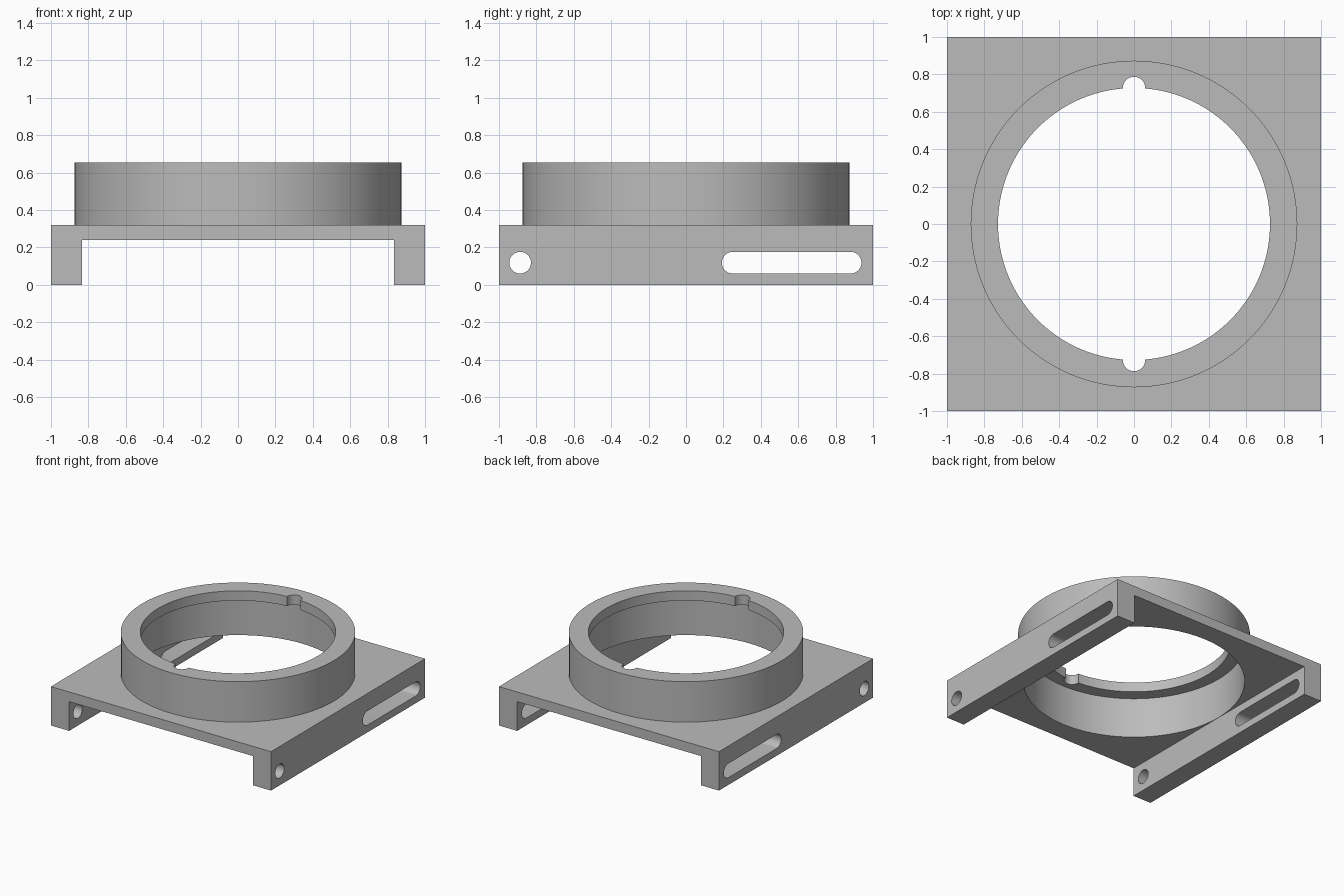
import bpy
import bmesh
from math import pi, cos, sin, radians
from mathutils import Vector

cube = bpy.data.objects.get("Cube")
if cube:
    bpy.data.objects.remove(cube, do_unlink=True)

HALF = 1.0
LEG_INNER = 0.835
UNDERSIDE, DECK, TOP = 0.24, 0.32, 0.653
LIP_BOTTOM = 0.573
COLLAR_R, BORE_R, LIP_R = 0.873, 0.833, 0.727
NOTCH_R, HOLE_R, HOLE_Z = 0.06, 0.058, 0.118

grey = bpy.data.materials.new("plain grey")
grey.use_nodes = True
colour = (0.5, 0.5, 0.5, 1)
grey.diffuse_color = colour
grey.node_tree.nodes["Principled BSDF"].inputs["Base Color"].default_value = colour


def prism(name, outline, axis, low, high):
    """Extrude a 2D outline along x, y or z."""
    place = {"x": lambda a, b: Vector((low, a, b)),
             "y": lambda a, b: Vector((a, low, b)),
             "z": lambda a, b: Vector((a, b, low))}[axis]
    along = Vector([high - low if axis == c else 0 for c in "xyz"])
    bm = bmesh.new()
    face = bm.faces.new([bm.verts.new(place(a, b)) for a, b in outline])
    made = bmesh.ops.extrude_face_region(bm, geom=[face])["geom"]
    bmesh.ops.translate(bm, vec=along,
                        verts=[g for g in made if isinstance(g, bmesh.types.BMVert)])
    bmesh.ops.recalc_face_normals(bm, faces=bm.faces)
    mesh = bpy.data.meshes.new(name)
    bm.to_mesh(mesh)
    bm.free()
    mesh.materials.append(grey)
    obj = bpy.data.objects.new(name, mesh)
    bpy.context.collection.objects.link(obj)
    return obj


def arc(ca, cb, r, start, sweep, steps):
    return [(ca + r * cos(start + sweep * i / steps),
             cb + r * sin(start + sweep * i / steps)) for i in range(steps + 1)]


def circle(ca, cb, r, steps):
    return arc(ca, cb, r, 0, 2 * pi, steps)[:-1]


def combine(target, tool, operation):
    """Apply a boolean and discard the tool."""
    mod = target.modifiers.new(operation.lower(), "BOOLEAN")
    mod.operation, mod.solver, mod.object = operation, "EXACT", tool
    bpy.context.view_layer.objects.active = target
    bpy.ops.object.modifier_apply(modifier=mod.name)
    bpy.data.objects.remove(tool, do_unlink=True)


# Deck with a rail down each side
half_profile = [(LEG_INNER, UNDERSIDE), (LEG_INNER, 0), (HALF, 0), (HALF, DECK)]
profile = half_profile + [(-x, z) for x, z in reversed(half_profile)]
mount = prism("collar_mount", profile, "y", -HALF, HALF)

# Raised round collar
combine(mount, prism("collar", circle(0, 0, COLLAR_R, 128), "z", 0.28, TOP), "UNION")

# Wide bore below, narrower opening through the top lip
combine(mount, prism("bore", circle(0, 0, BORE_R, 128), "z", -0.1, LIP_BOTTOM), "DIFFERENCE")
combine(mount, prism("lip_opening", circle(0, 0, LIP_R, 128), "z", 0.4, 0.8), "DIFFERENCE")

# Front and back notches in the lip
for side in (-1, 1):
    notch = prism("notch", circle(0, side * LIP_R, NOTCH_R, 32), "z", 0.45, 0.75)
    combine(mount, notch, "DIFFERENCE")

# Round hole and long slot through both rails
slot = (arc(0.88, HOLE_Z, HOLE_R, -pi / 2, pi, 16)
        + arc(0.25, HOLE_Z, HOLE_R, pi / 2, pi, 16))
combine(mount, prism("rail_slot", slot, "x", -1.2, 1.2), "DIFFERENCE")
hole = circle(-0.887, HOLE_Z, HOLE_R, 32)
combine(mount, prism("rail_hole", hole, "x", -1.2, 1.2), "DIFFERENCE")

# Smooth round walls with crisp edges
bpy.ops.object.select_all(action="DESELECT")
mount.select_set(True)
bpy.context.view_layer.objects.active = mount
bpy.ops.object.shade_smooth_by_angle(angle=radians(30))
